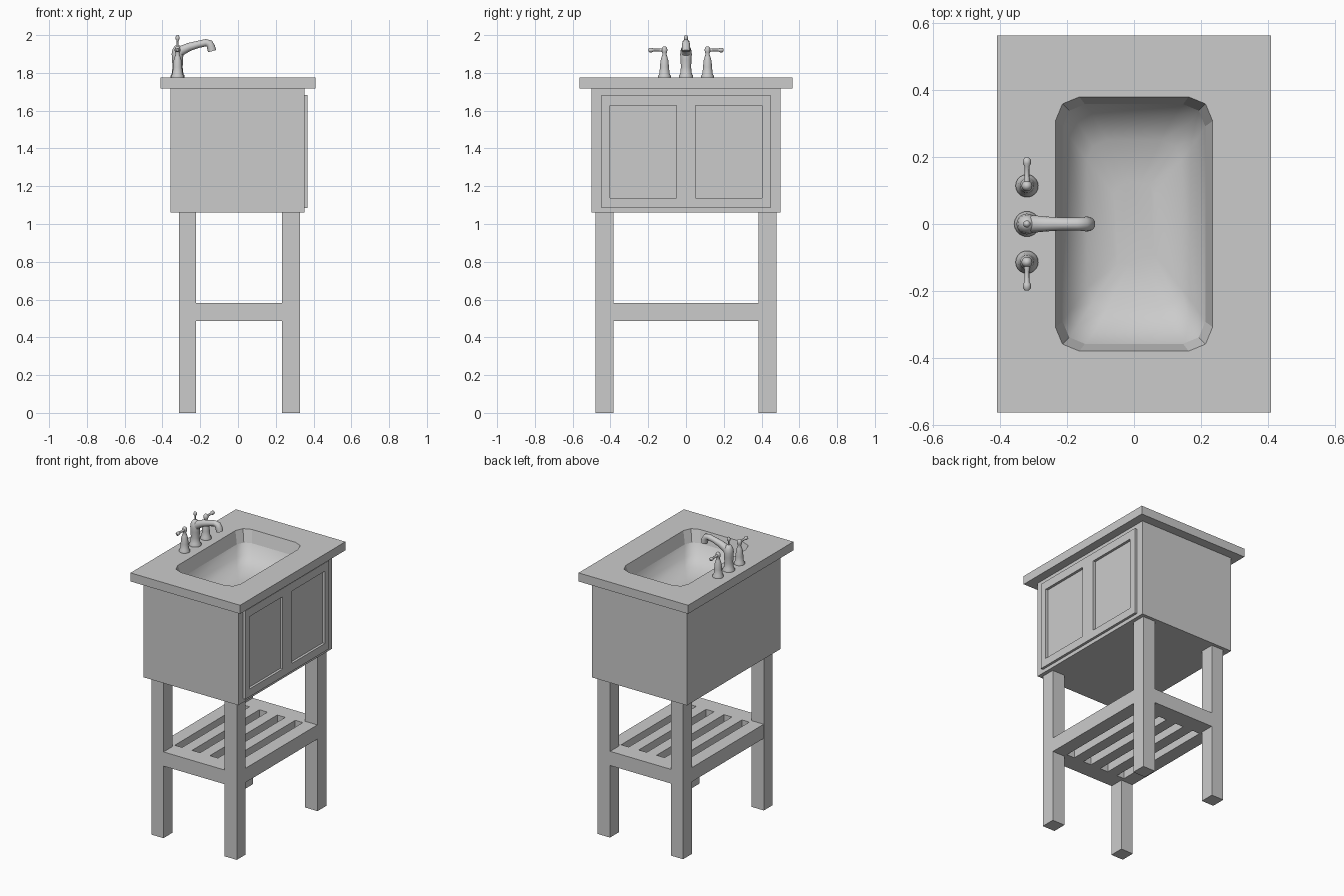
import bpy, bmesh, math
from mathutils import Vector

cube = bpy.data.objects.get("Cube")
if cube:
    bpy.data.objects.remove(cube, do_unlink=True)

grey = bpy.data.materials.new("light grey")
grey.use_nodes = True
grey.diffuse_color = (0.6, 0.6, 0.6, 1)
grey.node_tree.nodes["Principled BSDF"].inputs["Base Color"].default_value = (0.6, 0.6, 0.6, 1)


def finish(name, bm, smooth=None, recalc=True):
    """Turn a bmesh into an object; smooth is None, 'all' or an angle in degrees."""
    bmesh.ops.remove_doubles(bm, verts=bm.verts, dist=0.0001)
    if recalc:
        bmesh.ops.recalc_face_normals(bm, faces=bm.faces)
    for f in bm.faces:
        f.smooth = smooth == 'all'
    mesh = bpy.data.meshes.new(name)
    bm.to_mesh(mesh)
    bm.free()
    mesh.materials.append(grey)
    obj = bpy.data.objects.new(name, mesh)
    bpy.context.collection.objects.link(obj)
    if isinstance(smooth, (int, float)):
        bpy.ops.object.select_all(action='DESELECT')
        obj.select_set(True)
        bpy.context.view_layer.objects.active = obj
        bpy.ops.object.shade_smooth_by_angle(angle=math.radians(smooth))
    return obj


def box(name, x, y, z, open_top=False):
    bm = bmesh.new()
    bmesh.ops.create_cube(bm, size=1)
    for v in bm.verts:
        v.co = Vector([(a + b) / 2 + c * (b - a) for (a, b), c in zip((x, y, z), v.co)])
    if open_top:
        top = max(bm.faces, key=lambda f: f.calc_center_median().z)
        bmesh.ops.delete(bm, geom=[top], context='FACES_ONLY')
    return finish(name, bm, recalc=not open_top)


def loft(bm, rings, cap_start=False, cap_end=False):
    loops = [[bm.verts.new(p) for p in ring] for ring in rings]
    n = len(loops[0])
    for a, b in zip(loops, loops[1:]):
        for i in range(n):
            j = (i + 1) % n
            bm.faces.new((a[i], a[j], b[j], b[i]))
    if cap_start:
        bm.faces.new(loops[0][::-1])
    if cap_end:
        bm.faces.new(loops[-1])


def rounded_rect(hx, hy, r, z):
    """Rectangle with two-segment corners; r = 0 gives sharp corners."""
    pts = []
    for k, (sx, sy) in enumerate(((1, 1), (-1, 1), (-1, -1), (1, -1))):
        for s in range(3):
            a = math.pi / 2 * (k + s / 2)
            pts.append((sx * (hx - r) + r * math.cos(a), sy * (hy - r) + r * math.sin(a), z))
    return pts


def lathe(name, x, y, profile, sides=20):
    bm = bmesh.new()
    rings = []
    for r, z in profile:
        rings.append([(x + r * math.cos(t * math.tau / sides), y + r * math.sin(t * math.tau / sides), z)
                      for t in range(sides)])
    loft(bm, rings, True, True)
    return finish(name, bm, 50)


def tube(name, path, side, sides=16):
    """Sweep circles along (point, radius) pairs lying in a plane normal to side."""
    pts = [Vector(p) for p, r in path]
    side = Vector(side)
    rings = []
    for i, (p, r) in enumerate(path):
        tangent = (pts[min(i + 1, len(pts) - 1)] - pts[max(i - 1, 0)]).normalized()
        up = tangent.cross(side)
        rings.append([pts[i] + r * (side * math.cos(t * math.tau / sides) + up * math.sin(t * math.tau / sides))
                      for t in range(sides)])
    bm = bmesh.new()
    loft(bm, rings, True, True)
    return finish(name, bm, 50)


def pierced_plate(name, us, vs, skip, place, depth):
    """Grid of cells with some left out, thickened along depth."""
    bm = bmesh.new()
    for i, (u0, u1) in enumerate(zip(us, us[1:])):
        for j, (v0, v1) in enumerate(zip(vs, vs[1:])):
            if not skip(i, j):
                bm.faces.new([bm.verts.new(place(u, v))
                              for u, v in ((u0, v0), (u1, v0), (u1, v1), (u0, v1))])
    bmesh.ops.remove_doubles(bm, verts=bm.verts, dist=0.0001)
    new = bmesh.ops.extrude_face_region(bm, geom=bm.faces[:])["geom"]
    bmesh.ops.translate(bm, vec=depth, verts=[g for g in new if isinstance(g, bmesh.types.BMVert)])
    return finish(name, bm)


# Countertop with a cut basin opening and sloped rim
bm = bmesh.new()
loft(bm, [rounded_rect(0.25, 0.4, 0.07, 1.718), rounded_rect(0.41, 0.563, 0, 1.718),
          rounded_rect(0.41, 0.563, 0, 1.776), rounded_rect(0.235, 0.38, 0.072, 1.776),
          rounded_rect(0.213, 0.358, 0.066, 1.695)])
finish("countertop", bm)

# Basin bowl
bm = bmesh.new()
loft(bm, [rounded_rect(0.213, 0.358, 0.066, 1.695), rounded_rect(0.19, 0.325, 0.07, 1.63),
          rounded_rect(0.14, 0.25, 0.06, 1.585), rounded_rect(0.06, 0.13, 0.04, 1.565)], cap_end=True)
bowl = finish("basin", bm, 'all', recalc=False)
bowl.data.update()

# Cabinet body
box("cabinet", (-0.357, 0.352), (-0.5, 0.5), (1.06, 1.718), open_top=True)

# Door frame with two recessed panels
pierced_plate("door_frame", (-0.448, -0.402, -0.05, 0.05, 0.402, 0.448), (1.085, 1.138, 1.627, 1.683),
              lambda i, j: j == 1 and i in (1, 3), lambda u, v: (0.352, u, v), (0.017, 0, 0))

# Legs
for x_name, x in (("rear", (-0.313, -0.222)), ("front", (0.234, 0.327))):
    for y_name, y in (("right", (-0.48, -0.385)), ("left", (0.383, 0.478))):
        box(f"{x_name}_{y_name}_leg", x, y, (0, 1.06))

# Slatted shelf notched around the legs
slot_edges = [-0.226 + 0.134 * i + w for i in range(4) for w in (0, 0.06)]
xs = [-0.312, -0.2225] + [max(e, -0.2215) for e in slot_edges[:-1]] + [0.2335, 0.326]
ys = [-0.479, -0.385, -0.36, 0.36, 0.383, 0.477]
last = len(xs) - 2
pierced_plate("slatted_shelf", xs, ys,
              lambda i, j: (i in (0, last) and j in (0, 4)) or (j == 2 and 0 < i < last and i % 2 == 0),
              lambda u, v: (u, v, 0.487), (0, 0, 0.096))

# Spout column, lift knob and curved spout
fx = -0.32
lathe("spout_column", fx, 0, [(0.038, 1.776), (0.038, 1.784), (0.031, 1.795), (0.027, 1.83), (0.029, 1.87),
                              (0.031, 1.9), (0.027, 1.925), (0.016, 1.942), (0.006, 1.947)])
lathe("lift_knob", fx, 0, [(0.006, 1.94), (0.005, 1.97), (0.01, 1.978), (0.011, 1.988),
                           (0.008, 1.996), (0.003, 2.0)], 12)
tube("spout", [((-0.325, 0, 1.89), 0.026), ((-0.3, 0, 1.918), 0.026), ((-0.26, 0, 1.937), 0.022),
               ((-0.21, 0, 1.951), 0.019), ((-0.17, 0, 1.96), 0.019), ((-0.152, 0, 1.955), 0.021),
               ((-0.143, 0, 1.938), 0.022), ((-0.137, 0, 1.915), 0.022)], (0, 1, 0))

# Tap handles with outward levers
for name, s in (("right", -1), ("left", 1)):
    y = 0.114 * s
    lathe(f"{name}_tap", fx, y, [(0.034, 1.776), (0.034, 1.784), (0.027, 1.795), (0.024, 1.83), (0.021, 1.865),
                                 (0.015, 1.885), (0.01, 1.9), (0.014, 1.91), (0.016, 1.925),
                                 (0.011, 1.936), (0.004, 1.941)])
    lever = ((0.1, 0.008), (0.125, 0.01), (0.14, 0.007), (0.172, 0.007),
             (0.18, 0.012), (0.192, 0.012), (0.199, 0.006))
    tube(f"{name}_lever", [((fx, d * s, 1.921), r) for d, r in lever], (1, 0, 0), 12)
